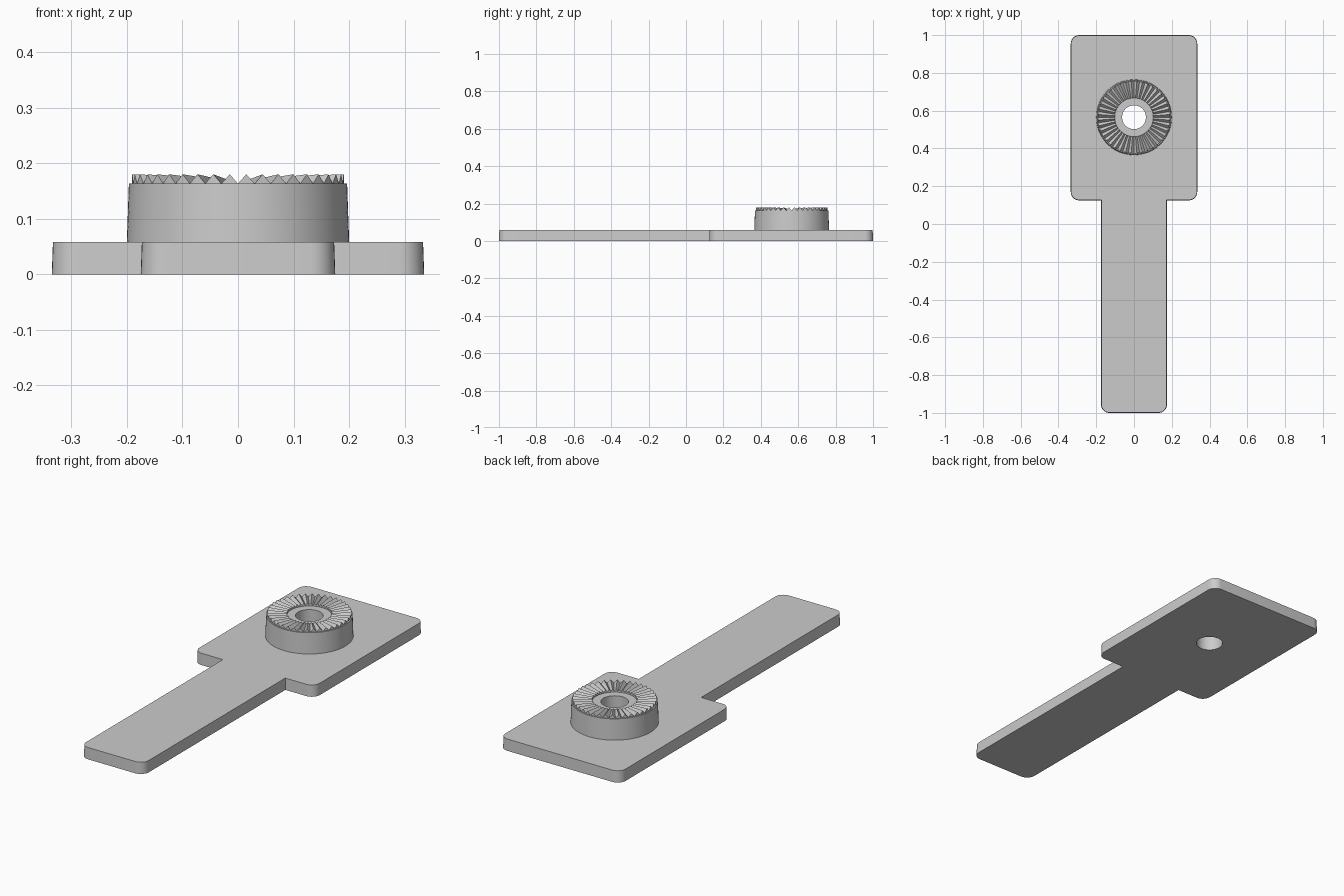
import bpy, bmesh
from math import sin, cos, pi, radians, tan

if "Cube" in bpy.data.objects:
    bpy.data.objects.remove(bpy.data.objects["Cube"])

GREY = (0.6, 0.6, 0.6, 1)
mat = bpy.data.materials.new("plain grey")
mat.use_nodes = True
mat.diffuse_color = GREY
mat.node_tree.nodes["Principled BSDF"].inputs["Base Color"].default_value = GREY

BOSS_Y, HOLE_R, PLATE_TOP = 0.565, 0.063, 0.058
TEETH = 40
SEGS = TEETH * 2
DRAFT = tan(radians(2))


def finish(name, bm):
    bmesh.ops.remove_doubles(bm, verts=bm.verts, dist=1e-5)
    bmesh.ops.recalc_face_normals(bm, faces=bm.faces)
    mesh = bpy.data.meshes.new(name)
    bm.to_mesh(mesh)
    bm.free()
    obj = bpy.data.objects.new(name, mesh)
    bpy.context.collection.objects.link(obj)
    mesh.materials.append(mat)
    bpy.ops.object.select_all(action="DESELECT")
    obj.select_set(True)
    bpy.context.view_layer.objects.active = obj
    bpy.ops.object.shade_smooth_by_angle(angle=radians(15))
    return obj


def circle(r):
    return [(r * cos(2 * pi * i / SEGS), BOSS_Y + r * sin(2 * pi * i / SEGS))
            for i in range(SEGS)]


def outline(inset):
    """Head and handle outline, drawn in by the draft."""
    def corner(x, y, start, r=0.045):
        return [(x - r + (r - inset) * cos(a), y - r * (1 if start else -1)
                 + (r - inset) * sin(a))
                for a in (start - pi / 2 * (start == 0) + pi / 2 * k / 8 - start
                          for k in range(9))]
    half = corner(0.175, -1, 0)
    half += [(0.175 - inset, 0.125 + inset)]
    half += corner(0.335, 0.125, 0)
    half += corner(0.335, 1, 1)
    return half + [(-x, y) for x, y in reversed(half)]


# Flat plate: wide head, narrow handle, through hole
bm = bmesh.new()
levels = []
for z, inset in ((0, 0), (PLATE_TOP, PLATE_TOP * DRAFT)):
    loops = [[bm.verts.new((x, y, z)) for x, y in pts]
             for pts in (outline(inset), circle(HOLE_R))]
    edges = [bm.edges.new((lp[i - 1], lp[i])) for lp in loops for i in range(len(lp))]
    bmesh.ops.triangle_fill(bm, edges=edges, use_beauty=True)
    levels.append(loops)
for low, high in zip(*levels):
    for i in range(len(low)):
        bm.faces.new((low[i - 1], low[i], high[i], high[i - 1]))
finish("handle_plate", bm)

# Round boss with a radial toothed crown: radius, height, tooth rise
RIM, TOOTH_R, RISE = 0.163, 0.191, 0.017
PROFILE = [(HOLE_R, PLATE_TOP, 0), (HOLE_R, RIM - 0.005, 0),
           (0.102, RIM - 0.005, 0), (0.102, RIM, RISE * 0.102 / TOOTH_R),
           (TOOTH_R, RIM, RISE), (TOOTH_R, RIM, 0),
           (0.2 - 0.105 * DRAFT, RIM, 0), (0.2, PLATE_TOP, 0)]
bm = bmesh.new()
rings = []
for r, z, rise in PROFILE:
    rings.append([bm.verts.new((x, y, z + rise * (i % 2)))
                  for i, (x, y) in enumerate(circle(r))])
for a, b in zip(rings, rings[1:]):
    for i in range(SEGS):
        bm.faces.new((a[i - 1], a[i], b[i], b[i - 1]))
bmesh.ops.dissolve_degenerate(bm, edges=bm.edges, dist=1e-5)
finish("toothed_boss", bm)
